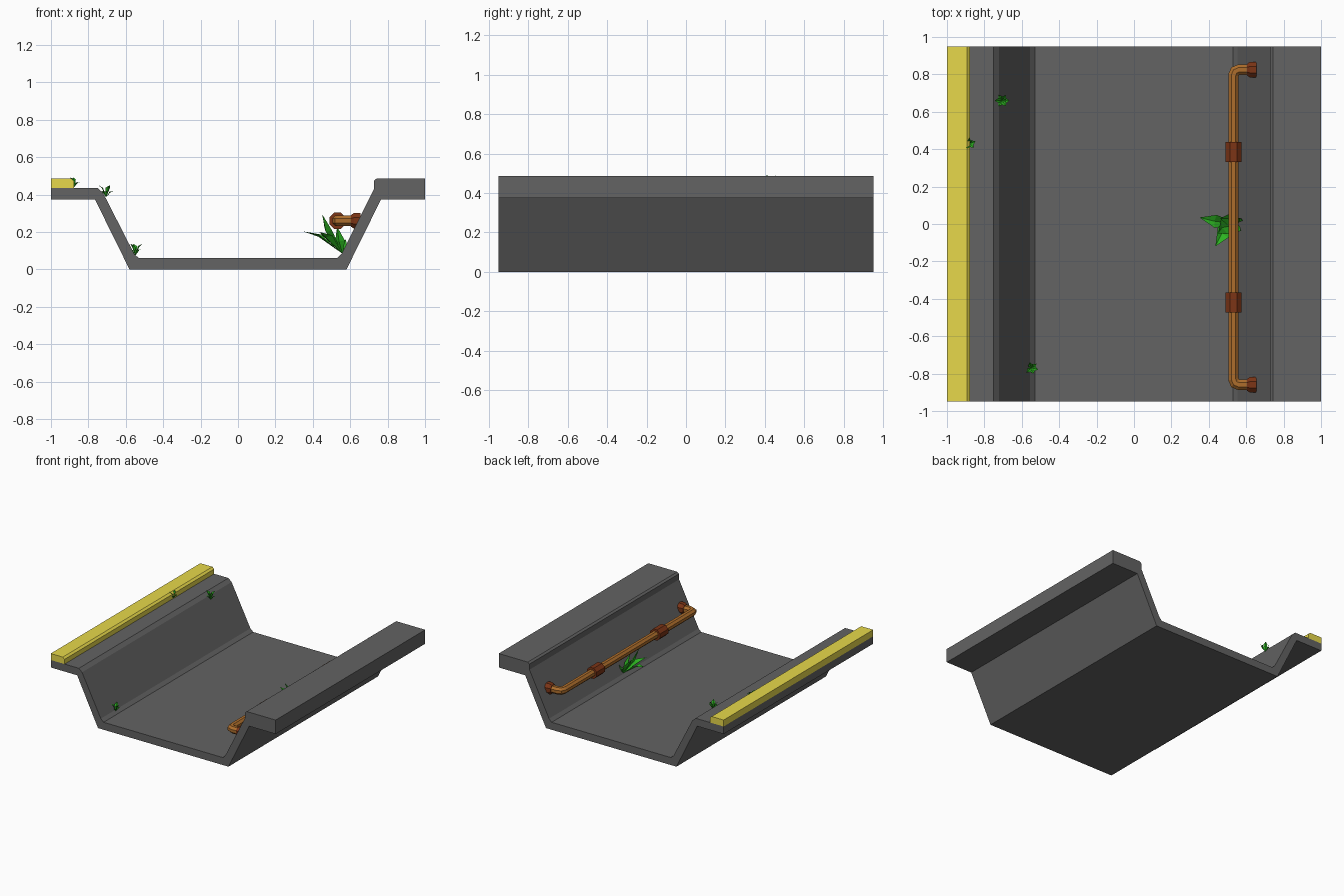
import bpy, bmesh, math
from mathutils import Vector

if "Cube" in bpy.data.objects:
    bpy.data.objects.remove(bpy.data.objects["Cube"])

HALF = 0.95  # half length of the channel along y


def material(name, color):
    m = bpy.data.materials.new(name)
    m.diffuse_color = (*color, 1)
    m.use_nodes = True
    m.node_tree.nodes["Principled BSDF"].inputs["Base Color"].default_value = m.diffuse_color
    return m


def finish(name, bm, mat=None, recalc=True):
    if recalc:
        bmesh.ops.recalc_face_normals(bm, faces=bm.faces)
    me = bpy.data.meshes.new(name)
    bm.to_mesh(me)
    bm.free()
    ob = bpy.data.objects.new(name, me)
    bpy.context.collection.objects.link(ob)
    if mat:
        me.materials.append(mat)
    return ob


def extrude_profile(name, pts, mat=None):
    bm = bmesh.new()
    face = bm.faces.new([bm.verts.new((x, -HALF, z)) for x, z in pts])
    res = bmesh.ops.extrude_face_region(bm, geom=[face])
    new = [v for v in res["geom"] if isinstance(v, bmesh.types.BMVert)]
    bmesh.ops.translate(bm, verts=new, vec=(0, 2 * HALF, 0))
    return finish(name, bm, mat)


def tube(name, path, radii, mat, sides=8):
    """Octagonal tube in a horizontal plane, mitred at each path point."""
    bm = bmesh.new()
    path = [Vector(p) for p in path]
    rings = []
    for i, p in enumerate(path):
        d_in = (p - path[i - 1]).normalized() if i else (path[1] - p).normalized()
        d_out = (path[i + 1] - p).normalized() if i < len(path) - 1 else d_in
        t = (d_in + d_out).normalized()
        side = t.cross(Vector((0, 0, 1))) / max(t.dot(d_in), 0.5)
        ring = []
        for k in range(sides):
            a = 2 * math.pi * (k + 0.5) / sides
            ring.append(bm.verts.new(p + radii[i] * (math.cos(a) * side + math.sin(a) * Vector((0, 0, 1)))))
        rings.append(ring)
    for a, b in zip(rings, rings[1:]):
        for k in range(sides):
            j = (k + 1) % sides
            bm.faces.new((a[k], a[j], b[j], b[k]))
    bm.faces.new(rings[0])
    bm.faces.new(rings[-1])
    return finish(name, bm, mat)


def leaf(bm, base, mid, tip, width):
    """Leaf folded along its central rib, facing upwards."""
    base, mid, tip = Vector(base), Vector(mid), Vector(tip)
    d = tip - base
    side = d.cross(Vector((0, 0, 1)))
    side = side.normalized() * width / 2
    up = side.cross(d).normalized() * width * 0.2
    b, m, t, l, r = [bm.verts.new(p) for p in (base, mid, tip, mid + side + up, mid - side + up)]
    for f in ((b, l, m), (m, l, t), (b, m, r), (m, t, r)):
        bm.faces.new(f)


concrete = material("dark_concrete", (0.125, 0.125, 0.125))
yellow = material("yellow_paint", (0.8, 0.69, 0.07))
copper = material("copper", (0.42, 0.155, 0.025))
rust = material("rust", (0.2, 0.035, 0.008))
green = material("leaf_green", (0.025, 0.45, 0.015))

# Concrete channel with a low left ledge and a raised right kerb
extrude_profile("channel", [
    (-1, 0.375), (-1, 0.435), (-0.75, 0.435), (-0.722, 0.41), (-0.555, 0.083),
    (-0.53, 0.06), (0.53, 0.06), (0.553, 0.083), (0.727, 0.43), (0.727, 0.475),
    (0.742, 0.487), (1, 0.487), (1, 0.375), (0.765, 0.375), (0.58, 0),
    (-0.58, 0), (-0.765, 0.375)], concrete)

# Yellow edge strip
extrude_profile("edge_strip", [
    (-1, 0.435), (-1, 0.487), (-0.893, 0.487), (-0.877, 0.473), (-0.877, 0.435)], yellow)

# Copper pipe along the right wall, bent into the wall at both ends
X, Z, Y0, Y1, R, BEND = 0.532, 0.26, -0.86, 0.825, 0.03, 0.03


def elbow(y, s):
    return [(X + BEND * (1 - math.cos(a)), y + s * BEND * (math.sin(a) - 1), Z)
            for a in (0, math.pi / 4, math.pi / 2)]


path = [(0.65, Y0, Z)] + elbow(Y0, -1)[::-1] + elbow(Y1, 1) + [(0.65, Y1, Z)]
tube("pipe", path, [R] * len(path), copper)

# Couplings on the straight run
for i, y in enumerate((-0.42, 0.385)):
    tube(f"pipe_coupling_{i + 1}", [(X, y - 0.053, Z), (X, y + 0.053, Z)], [0.047] * 2, rust)

# Wall flanges
for i, y in enumerate((Y0, Y1)):
    tube(f"wall_flange_{i + 1}", [(0.605, y, Z), (0.62, y, Z), (0.655, y, Z)],
         [0.034, 0.045, 0.045], rust)

# Large plant growing under the pipe
bm = bmesh.new()
root = (0.56, 0, 0.083)
for mid, tip, w in (((0.43, 0.015, 0.175), (0.35, 0.035, 0.203), 0.07),
                    ((0.47, -0.05, 0.17), (0.435, -0.12, 0.2), 0.08),
                    ((0.47, -0.02, 0.2), (0.45, -0.05, 0.295), 0.09),
                    ((0.5, 0.03, 0.16), (0.46, 0.03, 0.23), 0.07),
                    ((0.54, -0.03, 0.15), (0.53, -0.05, 0.23), 0.06),
                    ((0.565, 0.03, 0.13), (0.575, 0.03, 0.16), 0.05)):
    leaf(bm, root, mid, tip, w)
finish("large_plant", bm, green, recalc=False)

# Small weeds in the cracks on the left
for i, (x, y, z, s, n) in enumerate(((-0.705, 0.66, 0.385, 1.0, 6),
                                     (-0.878, 0.43, 0.437, 0.85, 5),
                                     (-0.548, -0.77, 0.075, 0.95, 6))):
    bm = bmesh.new()
    root = Vector((x, y, z))
    for k in range(n):
        a = 2 * math.pi * k / n + 0.4 * i
        out = Vector((math.cos(a), math.sin(a) * 0.85, 0)) * s * 0.04
        h = s * (0.035 + 0.03 * (k % 2))
        leaf(bm, root, root + out * 0.55 + Vector((0, 0, h * 0.75)),
             root + out + Vector((0, 0, h)), s * 0.03)
    finish(f"small_weed_{i + 1}", bm, green, recalc=False)
